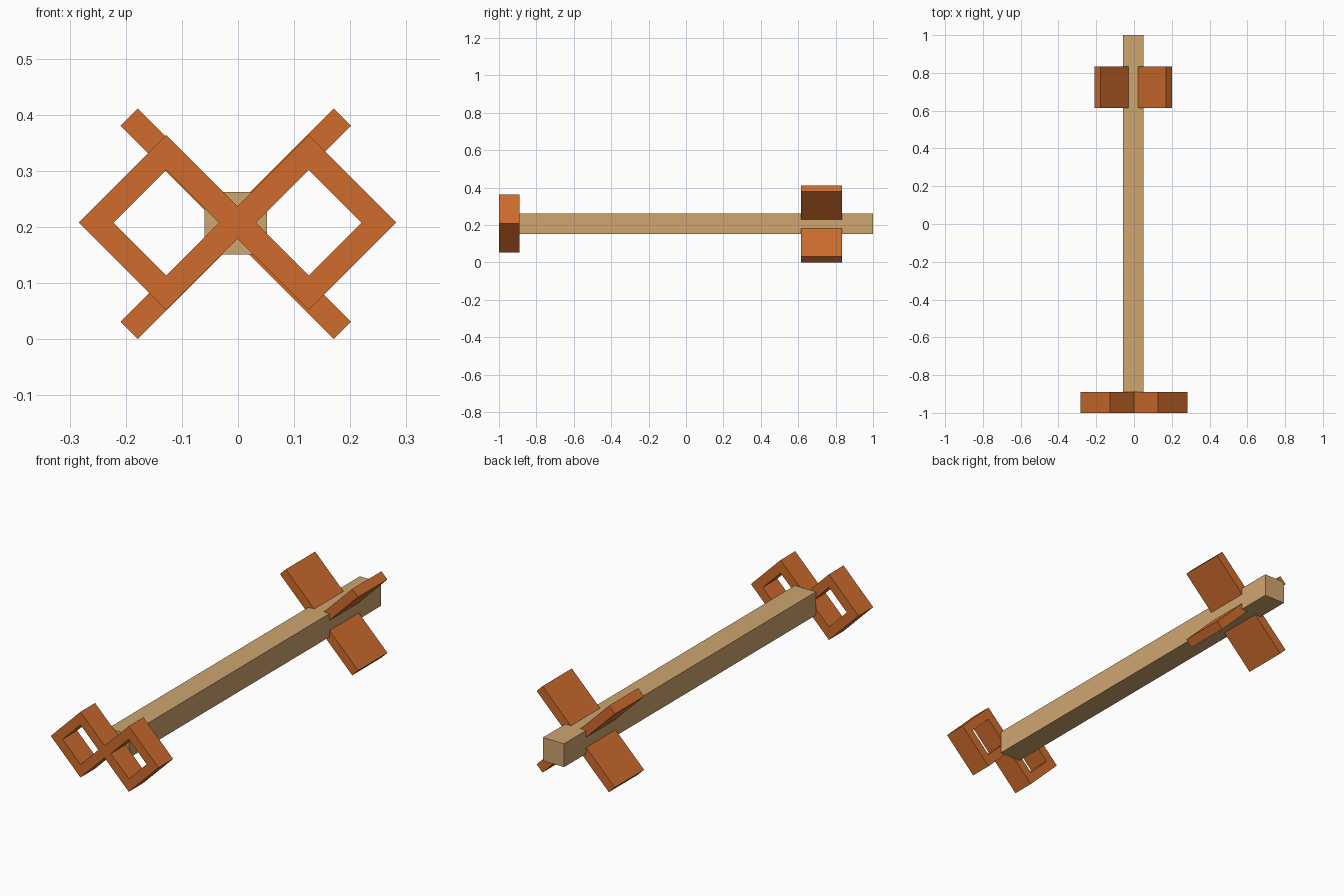
import bpy, bmesh
from math import pi
from mathutils import Matrix

cube = bpy.data.objects.get("Cube")
if cube:
    bpy.data.objects.remove(cube, do_unlink=True)


def material(name, rgb):
    mat = bpy.data.materials.new(name)
    mat.use_nodes = True
    mat.diffuse_color = (*rgb, 1)
    mat.node_tree.nodes["Principled BSDF"].inputs["Base Color"].default_value = (*rgb, 1)
    return mat


def finish(name, bm, mat):
    bmesh.ops.recalc_face_normals(bm, faces=bm.faces)
    mesh = bpy.data.meshes.new(name)
    bm.to_mesh(mesh)
    bm.free()
    mesh.materials.append(mat)
    obj = bpy.data.objects.new(name, mesh)
    bpy.context.collection.objects.link(obj)
    return obj


def box(name, size, center, mat, roll=0):
    bm = bmesh.new()
    bmesh.ops.create_cube(bm, size=1)
    bm.transform(Matrix.Translation(center) @ Matrix.Rotation(roll, 4, "Y")
                 @ Matrix.Diagonal((*size, 1)))
    return finish(name, bm, mat)


wood = material("pale wood", (0.62, 0.38, 0.16))
orange = material("burnt orange", (0.63, 0.152, 0.027))
MID_X, MID_Z = -0.004, 0.207

# Square shaft
box("shaft", (0.111, 1.89, 0.111), (MID_X, 0.055, MID_Z), wood)

# Two crossed planks form the four tail fins
for name, roll in (("rising_fin", -pi / 4), ("falling_fin", pi / 4)):
    box(name, (0.537, 0.22, 0.044), (MID_X, 0.724, MID_Z - 0.001), orange, roll)

# Head: two joined diamond frames, extruded front to back
FRONT, DEPTH = -1.0, 0.11
CX, OUTER, INNER = 0.127, 0.156, 0.094
bm = bmesh.new()


def vert(x, z):
    return bm.verts.new((x - 0.001, FRONT, z + 0.208))


notch_top, notch_low = vert(0, OUTER - CX), vert(0, CX - OUTER)
for side in (-1, 1):
    tip = vert(side * (CX + OUTER), 0)
    top, low = (vert(side * CX, s * OUTER) for s in (1, -1))
    in_tip, in_root = (vert(side * (CX + s * INNER), 0) for s in (1, -1))
    in_top, in_low = (vert(side * CX, s * INNER) for s in (1, -1))
    for ring in ((top, tip, in_tip, in_top), (tip, low, in_low, in_tip),
                 (low, notch_low, in_root, in_low), (notch_low, notch_top, in_root),
                 (notch_top, top, in_top, in_root)):
        bm.faces.new(ring)
bmesh.ops.recalc_face_normals(bm, faces=bm.faces)
front_faces = bm.faces[:]
back = bmesh.ops.extrude_face_region(bm, geom=front_faces, use_keep_orig=True)
bmesh.ops.translate(bm, vec=(0, DEPTH, 0),
                    verts=[g for g in back["geom"] if isinstance(g, bmesh.types.BMVert)])
finish("head_frame", bm, orange)
